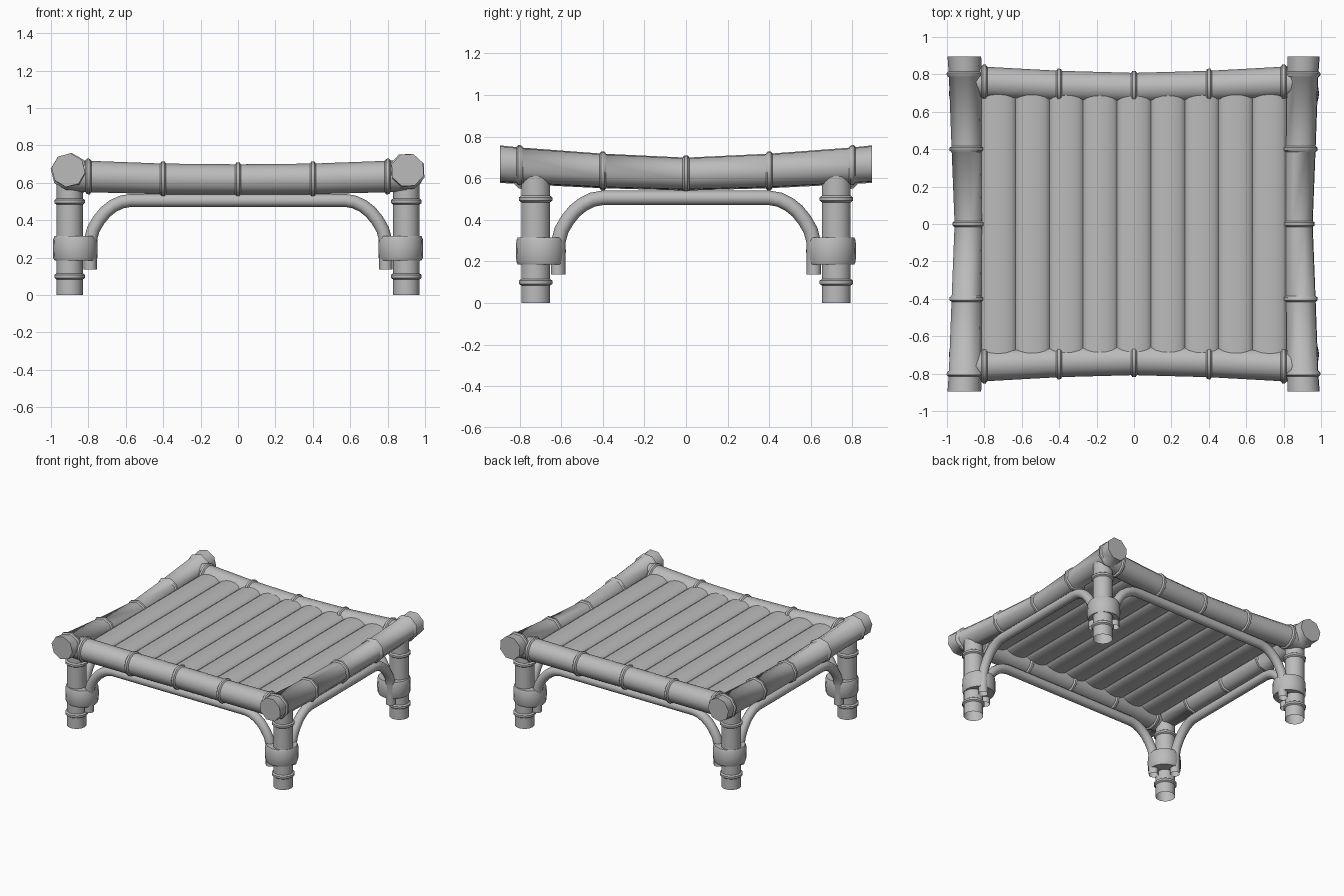
import bpy, bmesh, math
from mathutils import Vector

cube = bpy.data.objects.get("Cube")
if cube:
    bpy.data.objects.remove(cube, do_unlink=True)

mat = bpy.data.materials.new("bamboo grey")
mat.use_nodes = True
GREY = (0.5, 0.5, 0.5, 1)
mat.diffuse_color = GREY
mat.node_tree.nodes["Principled BSDF"].inputs["Base Color"].default_value = GREY

X, Y, Z = Vector((1, 0, 0)), Vector((0, 1, 0)), Vector((0, 0, 1))


def finish(bm, name):
    """Turn a bmesh into a smooth object with sharp edges kept."""
    bmesh.ops.recalc_face_normals(bm, faces=bm.faces)
    mesh = bpy.data.meshes.new(name)
    bm.to_mesh(mesh)
    bm.free()
    mesh.materials.append(mat)
    mesh.shade_smooth()
    mesh.set_sharp_from_angle(angle=math.radians(50))
    obj = bpy.data.objects.new(name, mesh)
    bpy.context.collection.objects.link(obj)


def tube(name, points, side, axis=None, sides=12, turn=0.0, squash=1.0, capped=True):
    """Tube through (position, radius) stations; sections face axis, or follow the path."""
    bm = bmesh.new()
    loops = []
    last = len(points) - 1
    for i, (p, r) in enumerate(points):
        t = axis or (points[min(i + 1, last)][0] - points[max(i - 1, 0)][0]).normalized()
        u = (side - t * side.dot(t)).normalized()
        v = t.cross(u) * squash
        ring = []
        for k in range(sides):
            a = 2 * math.pi * k / sides + turn
            ring.append(bm.verts.new(p + r * (u * math.cos(a) + v * math.sin(a))))
        loops.append(ring)
    for a, b in zip(loops, loops[1:]):
        for k in range(sides):
            n = (k + 1) % sides
            bm.faces.new((a[k], a[n], b[n], b[k]))
    if capped:
        bm.faces.new(loops[0])
        bm.faces.new(loops[-1])
    finish(bm, name)


def with_nodes(keys, nodes):
    """Sample (t, out, z, r) keys, adding a raised bamboo node at each t in nodes."""
    stations = [(k[0], 0) for k in keys if k[0] not in nodes]
    for n in nodes:
        stations += [(n - 0.016, 0), (n - 0.008, 0.011), (n + 0.008, 0.011), (n + 0.016, 0)]
    result = []
    for t, bump in sorted(stations):
        for a, b in zip(keys, keys[1:]):
            if a[0] <= t <= b[0]:
                f = (t - a[0]) / (b[0] - a[0])
                mix = [x + (y - x) * f for x, y in zip(a, b)]
                result.append((t, mix[1], mix[2], mix[3] + bump))
                break
    return result


def mirrored(half):
    return [(-t, o, z, r) for t, o, z, r in reversed(half[1:])] + half


# Sagging frame rails
NODES = (-0.8, -0.4, 0, 0.4, 0.8)
side_keys = mirrored([(0, 0.88, 0.62, 0.08), (0.4, 0.892, 0.635, 0.084),
                      (0.8, 0.902, 0.66, 0.089), (0.895, 0.907, 0.668, 0.091)])
end_keys = mirrored([(0, 0.727, 0.618, 0.081), (0.4, 0.737, 0.621, 0.082),
                     (0.8, 0.757, 0.634, 0.084), (0.9, 0.76, 0.637, 0.084)])
for s, lr, fb, turn in ((1, "left", "back", 20), (-1, "right", "front", 8)):
    tube(lr + "_rail", [(Vector((s * o, t, z)), r) for t, o, z, r in with_nodes(side_keys, NODES)],
         X, Y, sides=8, turn=math.radians(turn))
    tube(fb + "_rail", [(Vector((t, s * o, z)), r) for t, o, z, r in with_nodes(end_keys, NODES)],
         Y, X)

# Seat slats, flattened ovals
for i in range(9):
    x = (i - 4) * 0.181
    tube(f"slat_{i + 1}", [(Vector((x, y, 0.645)), 0.096) for y in (-0.71, 0.71)],
         X, Y, sides=16, squash=0.42)

# Curved braces between the legs, ends tucked beside each leg
LEG_X, LEG_Y = 0.9, 0.723
BRACE_X, BRACE_Y = 0.79, 0.615
BEND = [(0, 0.138), (0, 0.29), (0.016, 0.35), (0.045, 0.4), (0.08, 0.443),
        (0.12, 0.475), (0.165, 0.497), (0.215, 0.506)]


def brace(name, reach, place, side):
    half = [(-reach + d, z) for d, z in BEND]
    path = half + [(-t, z) for t, z in reversed(half)]
    tube(name, [(place(t, z), 0.035) for t, z in path], side, capped=False)


for s, lr, fb in ((1, "left", "back"), (-1, "right", "front")):
    brace(fb + "_brace", BRACE_X, lambda t, z: Vector((t, s * LEG_Y, z)), Y)
    brace(lr + "_brace", BRACE_Y, lambda t, z: Vector((s * LEG_X, t, z)), X)

# Legs, each with a round binding that also gathers two brace ends
leg_keys = [(0, 0, 0, 0.071), (0.62, 0, 0, 0.071)]
BINDING = ((0.185, 0.111), (0.2, 0.118), (0.25, 0.12), (0.3, 0.118), (0.315, 0.111))
for sx, lr in ((1, "left"), (-1, "right")):
    for sy, fb in ((1, "back"), (-1, "front")):
        tube(f"{fb}_{lr}_leg", [(Vector((sx * LEG_X, sy * LEG_Y, t)), r)
                                for t, o, z, r in with_nodes(leg_keys, (0.1, 0.5))],
             X, Z, sides=14, capped=False)
        tube(f"{fb}_{lr}_binding", [(Vector((sx * 0.87, sy * 0.698, z)), r) for z, r in BINDING],
             X, Z, sides=20)
